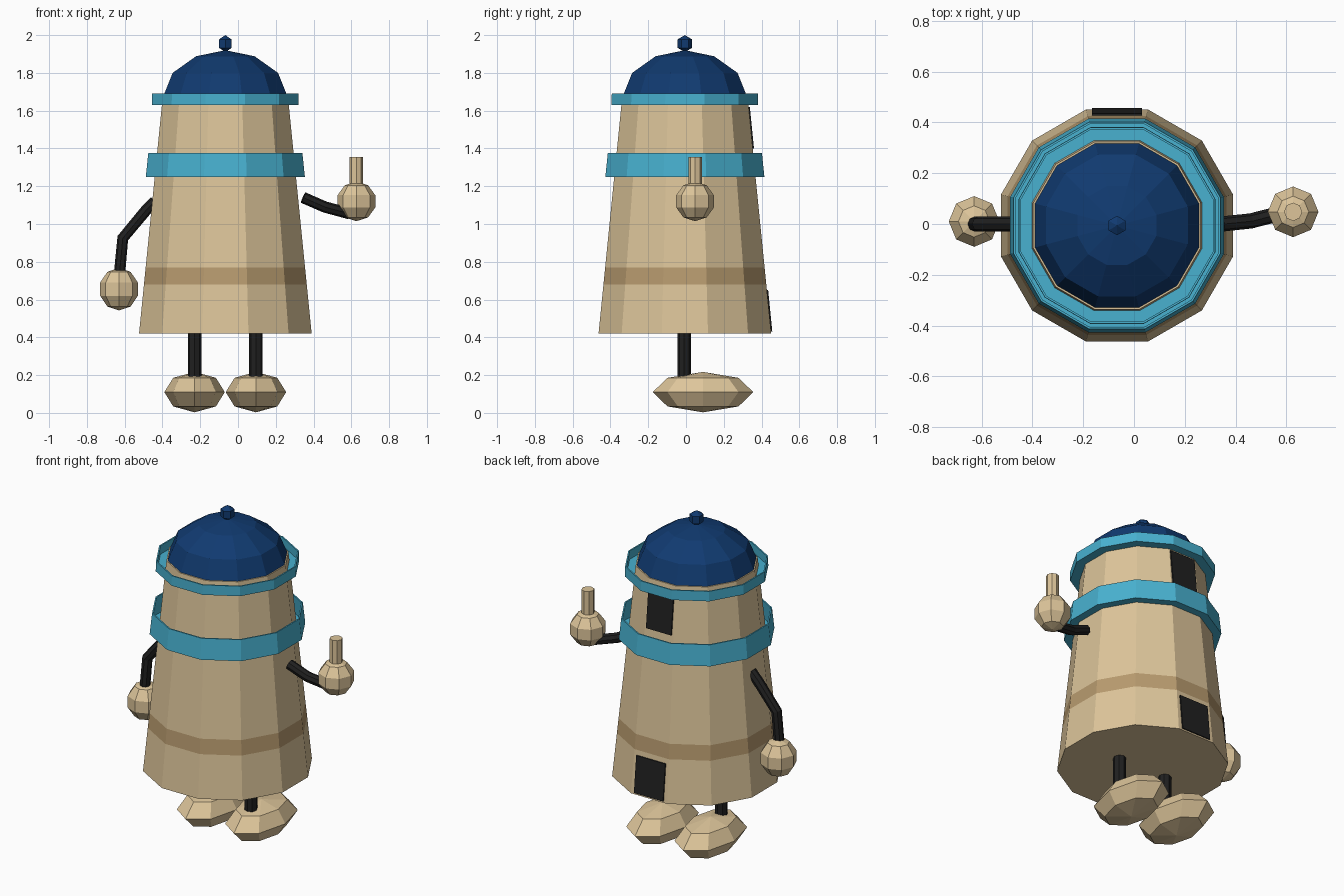
import bpy, bmesh, math
from mathutils import Vector, Matrix

cube = bpy.data.objects.get("Cube")
if cube:
    bpy.data.objects.remove(cube)

AXIS = Vector((-0.067, -0.006, 0))  # centre line of the body
SIDES = 12


def material(name, rgb):
    linear = [((c / 255 + 0.055) / 1.055) ** 2.4 for c in rgb] + [1]
    m = bpy.data.materials.new(name)
    m.use_nodes = True
    m.diffuse_color = linear
    m.node_tree.nodes["Principled BSDF"].inputs["Base Color"].default_value = linear
    return m


beige = material("beige", (221, 197, 154))
brown = material("brown", (184, 155, 111))
teal = material("teal", (72, 177, 208))
navy = material("navy", (16, 58, 112))
black = material("black", (32, 32, 32))


def finish(bm, name, *mats):
    bmesh.ops.recalc_face_normals(bm, faces=bm.faces)
    mesh = bpy.data.meshes.new(name)
    bm.to_mesh(mesh)
    bm.free()
    for m in mats:
        mesh.materials.append(m)
    ob = bpy.data.objects.new(name, mesh)
    bpy.context.collection.objects.link(ob)
    return ob


def lathe(name, profile, *mats, loop=False):
    """Spin (flat-side radius, height) points into a faceted shell."""
    bm = bmesh.new()
    rings = []
    for r, z in profile:
        r /= math.cos(math.pi / SIDES)
        rings.append([bm.verts.new(AXIS + Vector((r * math.cos(a), r * math.sin(a), z)))
                      for a in [(k + 0.5) * math.tau / SIDES for k in range(SIDES)]])
    pairs = list(zip(rings, rings[1:]))
    if loop:
        pairs.append((rings[-1], rings[0]))
    for lo, hi in pairs:
        for k in range(SIDES):
            j = (k + 1) % SIDES
            bm.faces.new((lo[k], lo[j], hi[j], hi[k]))
    if not loop:
        bm.faces.new(rings[0])
        bm.faces.new(rings[-1])
    bmesh.ops.remove_doubles(bm, verts=bm.verts, dist=1e-5)
    return finish(bm, name, *mats)


def ball(name, centre, size, segments, rings, mat):
    bm = bmesh.new()
    bmesh.ops.create_uvsphere(bm, u_segments=segments, v_segments=rings, radius=1)
    bmesh.ops.transform(bm, verts=bm.verts,
                        matrix=Matrix.Translation(centre) @ Matrix.Diagonal((*size, 1)))
    return finish(bm, name, mat)


def tube(name, path, radius, mat, sides=8):
    """Sweep a polygon along a bent path."""
    pts = [Vector(p) for p in path]
    bm = bmesh.new()
    rings = []
    for i, p in enumerate(pts):
        along = (pts[min(i + 1, len(pts) - 1)] - pts[max(i - 1, 0)]).normalized()
        u = along.cross(Vector((0, 1, 0))).normalized()
        v = along.cross(u)
        rings.append([bm.verts.new(p + radius * (u * math.cos(a) + v * math.sin(a)))
                      for a in [k * math.tau / sides for k in range(sides)]])
    for lo, hi in zip(rings, rings[1:]):
        for k in range(sides):
            j = (k + 1) % sides
            bm.faces.new((lo[k], lo[j], hi[j], hi[k]))
    bm.faces.new(rings[0])
    bm.faces.new(rings[-1])
    return finish(bm, name, mat)


# Tapered body with a painted stripe
BASE, TOP = 0.42, 1.69


def body_radius(z):
    return 0.457 - 0.1 * (z - BASE)


body = lathe("body", [(body_radius(z), z) for z in (BASE, 0.68, 0.77, TOP)], beige, brown)
for f in body.data.polygons:
    if 0.68 < f.center.z < 0.77:
        f.material_index = 1


# Teal bands: thin flared walls standing on a floor
def band(name, z0, z1, r0, r1):
    inner, wall, floor = body_radius(z0) - 0.01, 0.008, z0 + 0.008
    lathe(name, [(inner, z0), (r0, z0), (r1, z1), (r1 - wall, z1),
                 (r0 - wall, floor), (inner, floor)], teal, loop=True)


band("middle_band", 1.25, 1.375, 0.421, 0.408)
band("upper_band", 1.63, 1.69, 0.388, 0.387)

# Dome and knob
lathe("dome", [(0.325, TOP - 0.005), (0.279, 1.80), (0.155, 1.888), (0, 1.92)], navy)
ball("knob", AXIS + Vector((0, 0, 1.955)), (0.044, 0.044, 0.045), 6, 3, navy)


# Dark plates on the back, lying on the sloped face
def plate(name, z0, z1, half):
    bm = bmesh.new()
    verts = [bm.verts.new((AXIS.x + x, AXIS.y + body_radius(z) + d, z))
             for d in (-0.002, 0.007) for z in (z0, z1) for x in (-half, half)]
    bmesh.ops.convex_hull(bm, input=verts)
    bmesh.ops.dissolve_limit(bm, angle_limit=0.01, verts=bm.verts, edges=bm.edges)
    finish(bm, name, black)


plate("lower_back_plate", 0.43, 0.65, 0.098)
plate("upper_back_plate", 1.40, 1.62, 0.085)

# Legs and feet
for side, x in (("right", -0.23), ("left", 0.095)):
    tube(side + "_leg", [(x, -0.01, 0.18), (x, -0.01, BASE + 0.01)], 0.036, black)
    ball(side + "_foot", (x, 0.09, 0.11), (0.16, 0.266, 0.107), 8, 4, beige)

# Lowered right arm
tube("right_arm", [(-0.44, 0, 1.12), (-0.485, 0, 1.075), (-0.61, 0, 0.925), (-0.627, 0, 0.74)],
     0.03, black)
ball("right_hand", (-0.63, 0.01, 0.655), (0.105, 0.105, 0.113), 8, 5, beige)

# Raised left arm with a pointing finger
tube("left_arm", [(0.345, 0, 1.14), (0.46, 0.012, 1.09), (0.59, 0.045, 1.055)], 0.03, black)
ball("left_hand", (0.627, 0.048, 1.12), (0.105, 0.105, 0.105), 8, 5, beige)
tube("left_finger", [(0.627, 0.048, 1.18), (0.627, 0.048, 1.356)], 0.036, beige)
